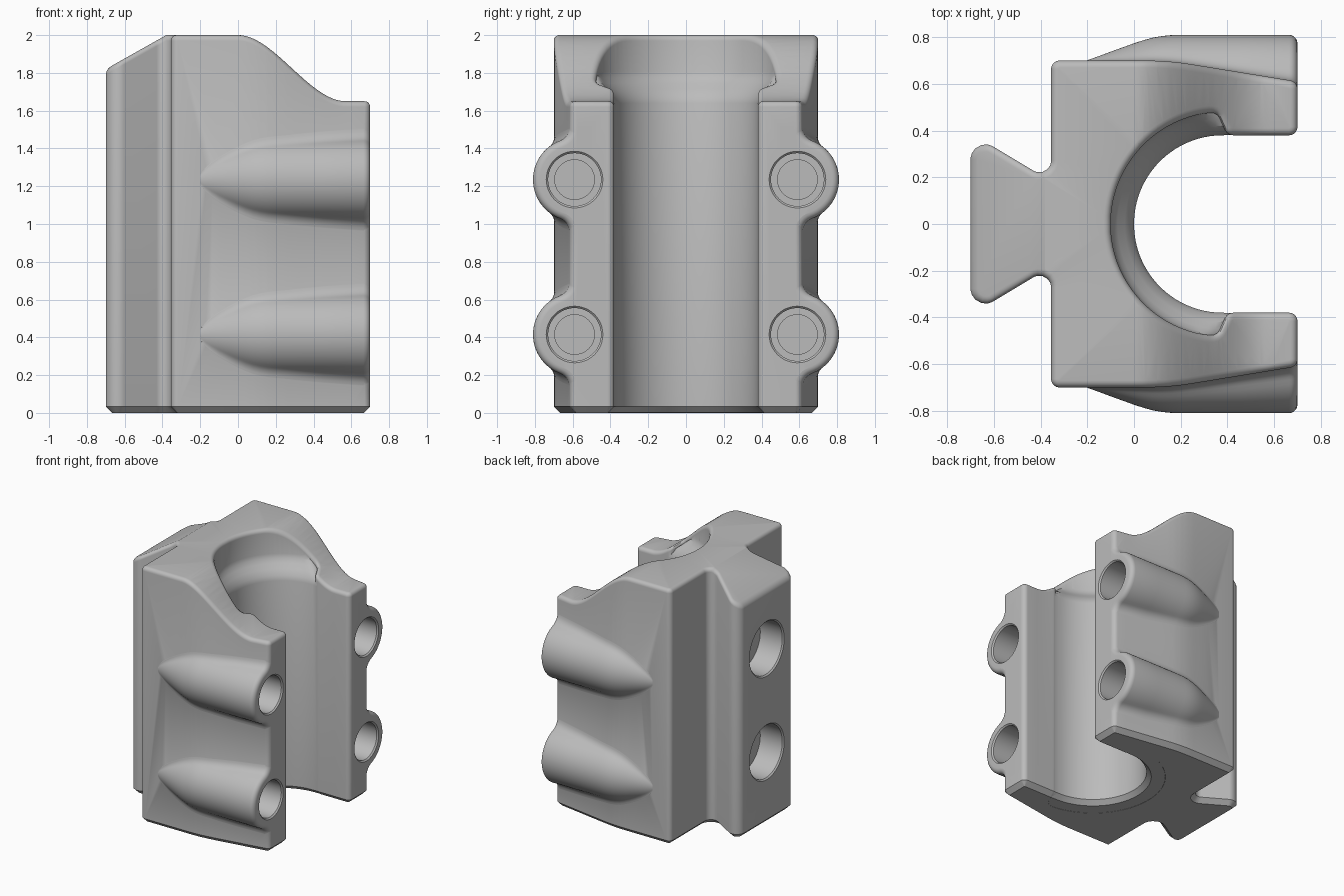
import bpy, bmesh, math
from mathutils import Vector

if "Cube" in bpy.data.objects:
    bpy.data.objects.remove(bpy.data.objects["Cube"])

grey = bpy.data.materials.new("plain grey")
grey.diffuse_color = (0.5, 0.5, 0.5, 1)
grey.use_nodes = True
grey.node_tree.nodes["Principled BSDF"].inputs["Base Color"].default_value = grey.diffuse_color


def top_z(x):
    """Height of the top: sloped rail, flat, then an S-curve down to the arms."""
    if x < -0.38:
        return 2 - 0.5625 * (-0.38 - x)
    t = min(max(x / 0.57, 0), 1)
    return 2 - 0.35 * t * t * (3 - 2 * t)


def side_y(x):
    """Half width of the body, tapering toward the open end."""
    s = 0.1636
    if x < 0.05:
        return 0.7
    if x < 0.25:
        return 0.7 - s / 0.4 * (x - 0.05) ** 2
    return 0.7 - s * 0.1 - s * (x - 0.25)


def fillet(corners, n=7):
    out = []
    for i, (x, y, r) in enumerate(corners):
        p = Vector((x, y))
        if r == 0:
            out.append(p)
            continue
        a = (Vector(corners[i - 1][:2]) - p).normalized()
        b = (Vector(corners[(i + 1) % len(corners)][:2]) - p).normalized()
        half = a.angle(b) / 2
        c = p + (a + b).normalized() * (r / math.sin(half))
        s, e = p + a * (r / math.tan(half)) - c, p + b * (r / math.tan(half)) - c
        out += [c + s.lerp(e, k / n).normalized() * r for k in range(n + 1)]
    return out


def inset(pts, d):
    """Move a clockwise outline inward by d."""
    out = []
    for i, p in enumerate(pts):
        u = (p - pts[i - 1]).normalized()
        v = (pts[(i + 1) % len(pts)] - p).normalized()
        n1, n2 = Vector((u.y, -u.x)), Vector((v.y, -v.x))
        out.append(p + (n1 + n2) * (d / (1 + n1.dot(n2))))
    return out


def loft(name, loops, shape=None):
    """Skin closed loops into a capped solid."""
    bm = bmesh.new()
    rows = [[bm.verts.new(p) for p in loop] for loop in loops]
    n = len(rows[0])
    for a, b in zip(rows, rows[1:]):
        for i in range(n):
            j = (i + 1) % n
            bm.faces.new((a[i], a[j], b[j], b[i]))
    caps = [bm.faces.new(rows[0]), bm.faces.new(rows[-1])]
    bmesh.ops.triangulate(bm, faces=caps)
    if shape:
        shape(bm)
    bmesh.ops.recalc_face_normals(bm, faces=bm.faces[:])
    me = bpy.data.meshes.new(name)
    bm.to_mesh(me)
    bm.free()
    me.materials.append(grey)
    ob = bpy.data.objects.new(name, me)
    bpy.context.collection.objects.link(ob)
    return ob


def combine(target, tool, operation):
    m = target.modifiers.new("join", 'BOOLEAN')
    m.operation, m.solver, m.object = operation, 'EXACT', tool
    bpy.context.view_layer.objects.active = target
    bpy.ops.object.modifier_apply(modifier=m.name)
    bpy.data.objects.remove(tool, do_unlink=True)


# Plan outline: dovetail rail, tapered sides, wide upper bore
half = [(-0.7, 0.39, 0.064), (-0.355, 0.183, 0.05), (-0.355, 0.7, 0.036)]
half += [(0.05 * k, side_y(0.05 * k), 0) for k in range(1, 13)]
half += [(0.7, 0.61, 0.036), (0.7, 0.38, 0.036), (0.40, 0.38, 0.04), (0.355, 0.479, 0.04)]
half += [(0.38 + 0.48 * math.cos(math.radians(a)), 0.48 * math.sin(math.radians(a)), 0)
         for a in range(100, 180, 4)]
outline = fillet(half + [(x, -y, r) for x, y, r in reversed(half)])


# Body: bottom chamfer, straight walls, rounded top edge
def shape_top(bm):
    for x in [-0.38] + [0.02 * k for k in range(30)]:
        bmesh.ops.bisect_plane(bm, geom=bm.verts[:] + bm.edges[:] + bm.faces[:], dist=1e-5,
                               plane_co=(x, 0, 0), plane_no=(1, 0, 0))
    for v in bm.verts:
        if v.co.z > 1:
            v.co.z += top_z(v.co.x) - 2


R = 0.03
levels = [(0.034, 0), (0, 0.034)]
for k in range(6):
    a = math.radians(18 * k)
    levels.append((R * (1 - math.cos(a)), 2 - R + R * math.sin(a)))
body = loft("clamp_body", [[(p.x, p.y, z) for p in inset(outline, d)] for d, z in levels], shape_top)

# Bore liner: narrower lower bore with a soft shoulder near the top
profile = [(0.16, 0.001), (0.034, 0.001), (0, 0.034), (0, 1.64), (0.012, 1.675), (0.04, 1.715),
           (0.07, 1.745), (0.09, 1.775), (0.105, 1.82), (0.16, 1.82)]
stations = [(0.5, 0.39, 0, 1), (0.42, 0.381, 0, 1)]
for a in range(90, 271, 4):
    c, s = math.cos(math.radians(a)), math.sin(math.radians(a))
    stations.append((0.38 + 0.38 * c, 0.38 * s, c, s))
stations += [(0.42, -0.381, 0, -1), (0.5, -0.39, 0, -1)]
rings = []
for x, y, nx, ny in stations:
    rings.append([(x + nx * o, y + ny * o, min(z, top_z(x + nx * o) - 0.035)) for o, z in profile])
combine(body, loft("bore_liner", rings), 'UNION')


# Screw bosses: bullet shapes blended into the sides
def boss_section(x, r, e, side, zc):
    d, f, r = side_y(x) - e - 0.59, 0.08 + e, r - e
    w = math.sqrt((r + f) ** 2 - (d + f) ** 2)
    phi = math.atan2(d + f, w)
    pts = [(w, -0.09), (w, d - 0.002)]
    for k in range(1, 8):
        a = 1.5 * math.pi + (phi - math.pi / 2) * k / 7
        pts.append((w + f * math.cos(a), d + f + f * math.sin(a)))
    for k in range(1, 13):
        a = phi + (math.pi / 2 - phi) * k / 12
        pts.append((r * math.cos(a), r * math.sin(a)))
    pts += [(-u, v) for u, v in reversed(pts[:-1])]
    return [(x, side * (0.59 + v), zc + u) for u, v in pts]


boss = [(-0.2, 0.112, 0), (-0.19, 0.115, 0), (-0.17, 0.122, 0), (-0.14, 0.133, 0), (-0.1, 0.148, 0),
        (-0.05, 0.166, 0), (0, 0.184, 0), (0.04, 0.197, 0), (0.08, 0.208, 0), (0.12, 0.215, 0),
        (0.16, 0.219, 0), (0.2, 0.22, 0), (0.3, 0.22, 0), (0.45, 0.22, 0)]
for k in range(6):
    a = math.radians(18 * k)
    boss.append((0.664 + 0.036 * math.sin(a), 0.22, 0.036 * (1 - math.cos(a))))
boss[-1] = (0.7, 0.22, 0.036)
spots = [(s, z) for s in (-1, 1) for z in (0.415, 1.235)]
for s, z in spots:
    combine(body, loft("screw_boss", [boss_section(x, r, e, s, z) for x, r, e in boss]), 'UNION')


# Stepped screw holes in the arms and blind pockets in the rail
def hole(steps, y, z, n=48):
    loops = [[(x, y + r * math.cos(2 * math.pi * k / n), z + r * math.sin(2 * math.pi * k / n))
              for k in range(n)] for x, r in steps]
    combine(body, loft("hole_cutter", loops), 'DIFFERENCE')


for s, z in spots:
    hole([(0.25, 0.105), (0.35, 0.105), (0.35, 0.14), (0.69, 0.14), (0.7, 0.15), (0.74, 0.15)],
         s * 0.59, z)
for z in (0.56, 1.37):
    hole([(-0.75, 0.215), (-0.7, 0.215), (-0.69, 0.205), (-0.5, 0.205)], 0, z)

# Smooth shading with crisp edges
bpy.ops.object.select_all(action='DESELECT')
body.select_set(True)
bpy.context.view_layer.objects.active = body
bpy.ops.object.shade_smooth_by_angle(angle=math.radians(32))
